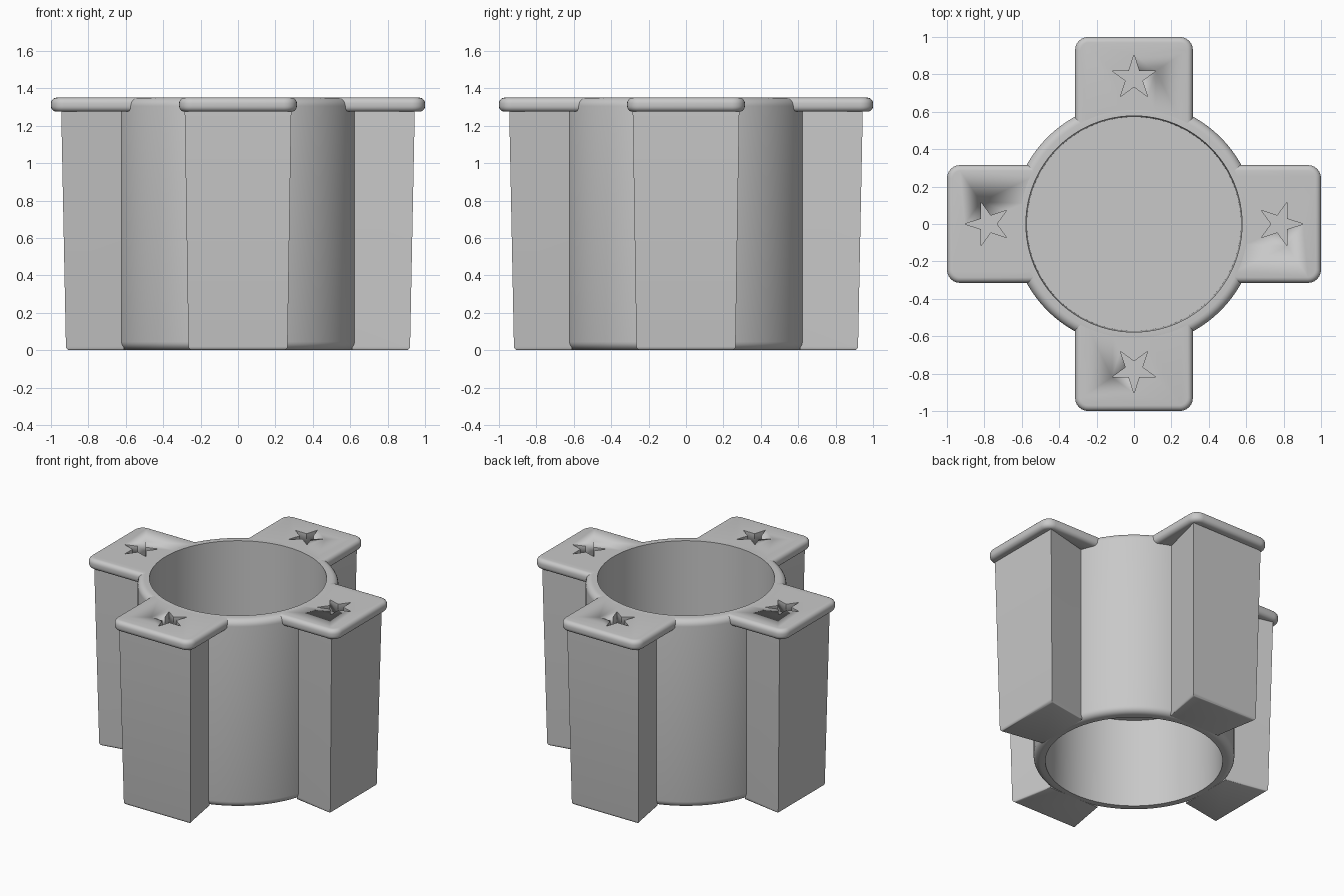
import bpy, bmesh
from math import sin, cos, pi, radians, asin
from mathutils import Matrix

if "Cube" in bpy.data.objects:
    bpy.data.objects.remove(bpy.data.objects["Cube"])

HEIGHT, HOLE, OUTER = 1.35, 0.578, 0.655
LID_BOTTOM = 1.275

grey = bpy.data.materials.new("light grey")
grey.use_nodes = True
grey.diffuse_color = (0.58, 0.58, 0.58, 1)
grey.node_tree.nodes["Principled BSDF"].inputs["Base Color"].default_value = grey.diffuse_color


def finish(name, bm):
    """Turn a bmesh into a linked object with sharp edges kept."""
    bmesh.ops.recalc_face_normals(bm, faces=bm.faces)
    mesh = bpy.data.meshes.new(name)
    bm.to_mesh(mesh)
    bm.free()
    mesh.materials.append(grey)
    mesh.set_sharp_from_angle(angle=radians(35))
    obj = bpy.data.objects.new(name, mesh)
    bpy.context.collection.objects.link(obj)
    return obj


def loft(name, layers, smooth=True):
    """Skin a stack of (outline, z) layers and cap both ends."""
    bm = bmesh.new()
    rings = [[bm.verts.new((x, y, z)) for x, y in pts] for pts, z in layers]
    n = len(rings[0])
    for a, b in zip(rings, rings[1:]):
        for i in range(n):
            j = (i + 1) % n
            bm.faces.new((a[i], a[j], b[j], b[i])).smooth = smooth
    bm.faces.new(rings[0])
    bm.faces.new(rings[-1])
    return finish(name, bm)


def arc(cx, cy, r, start, end, steps):
    """Points along an arc, angles in degrees."""
    out = []
    for i in range(steps + 1):
        a = radians(start + (end - start) * i / steps)
        out.append((cx + r * cos(a), cy + r * sin(a)))
    return out


# Round body: a tube with rounded outer rims and a floor halfway up
R = 0.045
profile = [(0, 0.64), (HOLE - 0.006, 0.64), (HOLE, 0)]
profile += arc(OUTER - R, R, R, -90, 0, 6)
profile += arc(OUTER - R, HEIGHT - R, R, 0, 90, 6)
profile += [(HOLE, HEIGHT), (HOLE - 0.006, 0.7), (0, 0.7)]
bm = bmesh.new()
verts = [bm.verts.new((x, 0, z)) for x, z in profile]
edges = [bm.edges.new(pair) for pair in zip(verts, verts[1:])]
bmesh.ops.spin(bm, geom=verts + edges, axis=(0, 0, 1), cent=(0, 0, 0),
               angle=2 * pi, steps=96)
bmesh.ops.remove_doubles(bm, verts=bm.verts, dist=0.0001)
for f in bm.faces:
    f.smooth = abs(f.calc_center_median().xy.length - HOLE) > 0.03 or abs(f.normal.z) < 0.5
finish("round_body", bm)


# Pillar: tapers downward and toward the body, rounded bottom edge
def pillar_outline(half, reach):
    return [(-half, reach), (-0.2, 0.61), (0.2, 0.61), (half, reach)]


B = 0.02
layers = [(pillar_outline(0.265 - B * (1 - sin(t)), 0.92 - B * (1 - sin(t))), B * (1 - cos(t)))
          for t in (i * pi / 8 for i in range(5))]
layers.append((pillar_outline(0.285, 0.945), LID_BOTTOM))
pillar = loft("front_pillar", layers)


# Lid: rounded plate whose inner edge follows the body
def lid_outline(inset):
    half, reach, corner = 0.315 - inset, 1 - inset, 0.07 - inset
    r_in = HOLE + 0.02
    side = 90 - math_deg(asin(half / r_in))
    return (arc(half - corner, reach - corner, corner, 0, 90, 6)
            + arc(corner - half, reach - corner, corner, 90, 180, 6)
            + arc(0, 0, r_in, 180 - side, side, 16))


def math_deg(a):
    return a * 180 / pi


B = 0.03
steps = [(B * (1 - sin(t)), B * (1 - cos(t))) for t in (i * pi / 10 for i in range(6))]
layers = [(lid_outline(d), LID_BOTTOM + h) for d, h in steps]
layers += [(lid_outline(d), HEIGHT - h) for d, h in reversed(steps)]
lid = loft("front_lid", layers)

# Star recess pointing outward
star = []
for i in range(10):
    r = 0.124 if i % 2 == 0 else 0.047
    a = pi / 2 + i * pi / 5
    star.append((r * cos(a), 0.781 + r * sin(a)))
cutter = loft("star_cutter", [(star, 1.25), (star, 1.45)], smooth=False)
cutter.hide_render = True

for obj in (pillar, lid):
    mod = obj.modifiers.new("star", 'BOOLEAN')
    mod.operation, mod.solver, mod.object = 'DIFFERENCE', 'EXACT', cutter
deps = bpy.context.evaluated_depsgraph_get()
cut = {o: bpy.data.meshes.new_from_object(o.evaluated_get(deps)) for o in (pillar, lid)}
bpy.data.objects.remove(cutter)

# Four arms around the body
for obj, part in ((pillar, "pillar"), (lid, "lid")):
    obj.modifiers.clear()
    obj.data = cut[obj]
    for k, side in enumerate(("back", "right", "front", "left")):
        arm = obj if k == 0 else obj.copy()
        arm.name = side + "_" + part
        if k:
            bpy.context.collection.objects.link(arm)
            arm.matrix_world = Matrix.Rotation(k * pi / 2, 4, 'Z')
# Rotation is counter-clockwise from +y, so the second arm lies on -x, the right
